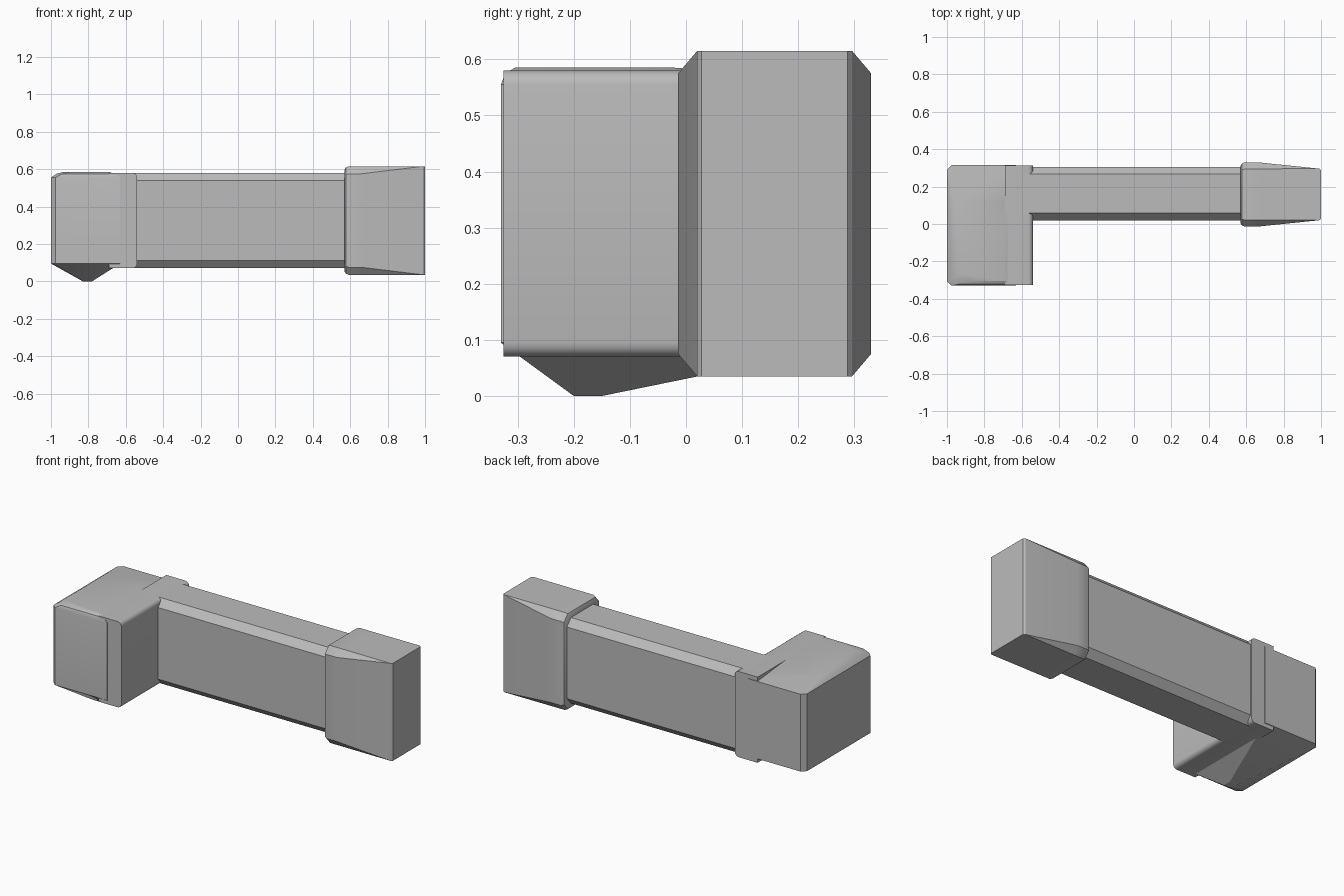
import bpy, bmesh, math

old = bpy.data.objects.get("Cube")
if old:
    bpy.data.objects.remove(old, do_unlink=True)

grey = bpy.data.materials.new("plain_grey")
grey.use_nodes = True
tone = (0.5, 0.5, 0.5, 1)
grey.diffuse_color = tone
grey.node_tree.nodes["Principled BSDF"].inputs["Base Color"].default_value = tone


def loft(name, rings, smooth=25):
    """Skin a row of matching rings and close both ends."""
    bm = bmesh.new()
    rows = [[bm.verts.new(p) for p in ring] for ring in rings]
    n = len(rows[0])
    for a, b in zip(rows, rows[1:]):
        for i in range(n):
            j = (i + 1) % n
            bm.faces.new((a[i], a[j], b[j], b[i]))
    bm.faces.new(rows[0][::-1])
    bm.faces.new(rows[-1])
    bmesh.ops.remove_doubles(bm, verts=bm.verts, dist=0.0005)
    bmesh.ops.recalc_face_normals(bm, faces=bm.faces)
    mesh = bpy.data.meshes.new(name)
    bm.to_mesh(mesh)
    bm.free()
    mesh.materials.append(grey)
    obj = bpy.data.objects.new(name, mesh)
    bpy.context.collection.objects.link(obj)
    bpy.ops.object.select_all(action='DESELECT')
    obj.select_set(True)
    bpy.context.view_layer.objects.active = obj
    bpy.ops.object.shade_smooth_by_angle(angle=math.radians(smooth))
    return obj


def octagon(x, y0, y1, z0, z1, cy, cz):
    """Chamfered rectangle across the x axis."""
    return [(x, y0 + cy, z0), (x, y1 - cy, z0), (x, y1, z0 + cz), (x, y1, z1 - cz),
            (x, y1 - cy, z1), (x, y0 + cy, z1), (x, y0, z1 - cz), (x, y0, z0 + cz)]


def level(z, x0, x1, y0, y1, c):
    """Horizontal rectangle with its two outer corners cut."""
    return [(x0 + c, y0, z), (x1, y0, z), (x1, y1, z),
            (x0 + c, y1, z), (x0, y1 - c, z), (x0, y0 + c, z)]


# Long chamfered beam
loft("beam", [octagon(x, 0.02, 0.305, 0.07, 0.58, 0.038, 0.042) for x in (-0.6, 0.62)])

# End cap: chamfered at the beam, tapering to a plain rectangle
loft("end_cap", [
    octagon(0.57, 0.003, 0.312, 0.052, 0.598, 0.035, 0.04),
    octagon(0.577, -0.008, 0.323, 0.041, 0.609, 0.035, 0.04),
    octagon(0.592, -0.014, 0.33, 0.035, 0.615, 0.035, 0.04),
    octagon(0.66, -0.014, 0.33, 0.035, 0.615, 0.035, 0.04),
    octagon(0.99, 0.02, 0.296, 0.035, 0.615, 0, 0),
    octagon(1.0, 0.028, 0.288, 0.035, 0.615, 0, 0)], 32)

# Side plate between beam and head, with its long inner edges rounded
r = 0.025
section = [(-0.69, 0.07)]
for zc, start in ((0.07 + r, -90), (0.58 - r, 0)):
    for k in range(5):
        a = math.radians(start + 22.5 * k)
        section.append((-0.54 - r + r * math.cos(a), zc + r * math.sin(a)))
section.append((-0.69, 0.58))
loft("side_plate", [[(x, y, z) for x, z in section] for y in (-0.325, 0.312)], 30)

# Head block: blunt point below, straight walls, low dome on top
loft("head_block", [
    level(0.0, -0.83, -0.78, -0.2, -0.15, 0.005),
    level(0.095, -1.0, -0.63, -0.33, 0.315, 0.025),
    level(0.555, -1.0, -0.63, -0.33, 0.315, 0.025),
    level(0.575, -0.97, -0.66, -0.322, 0.12, 0.03),
    level(0.585, -0.93, -0.69, -0.305, -0.02, 0.04)])
